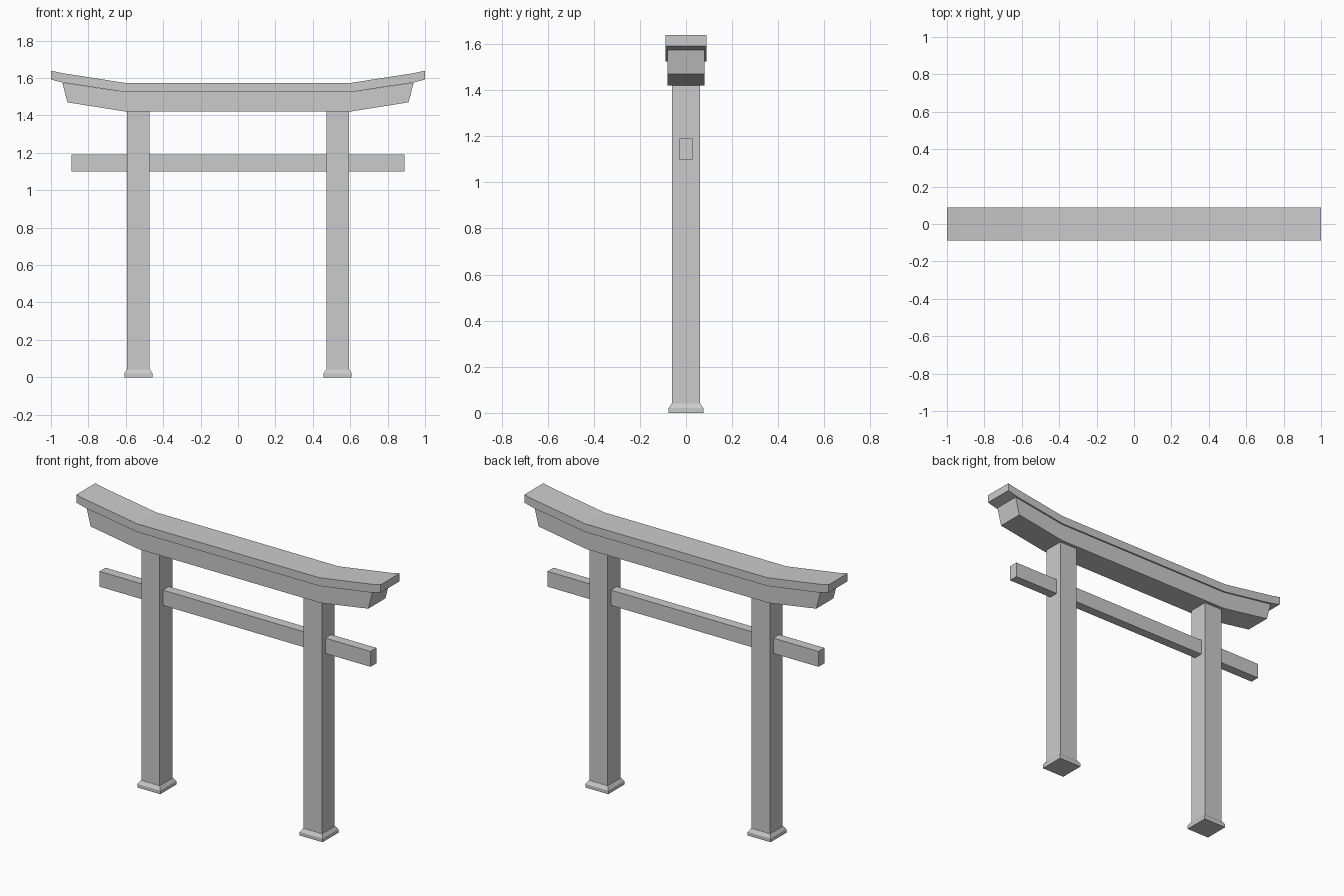
import bpy, bmesh

if "Cube" in bpy.data.objects:
    bpy.data.objects.remove(bpy.data.objects["Cube"])


def make_object(name, bm):
    bmesh.ops.recalc_face_normals(bm, faces=bm.faces)
    mesh = bpy.data.meshes.new(name)
    bm.to_mesh(mesh)
    bm.free()
    obj = bpy.data.objects.new(name, mesh)
    bpy.context.collection.objects.link(obj)
    return obj


def stack(name, cx, levels):
    """Box-like solid from (half_x, half_y, z) levels."""
    bm = bmesh.new()
    rings = [[bm.verts.new((cx + sx * hx, sy * hy, z))
              for sx, sy in ((-1, -1), (1, -1), (1, 1), (-1, 1))]
             for hx, hy, z in levels]
    bm.faces.new(rings[0])
    bm.faces.new(rings[-1])
    for a, b in zip(rings, rings[1:]):
        for i in range(4):
            j = (i + 1) % 4
            bm.faces.new((a[i], a[j], b[j], b[i]))
    return make_object(name, bm)


def bent_beam(name, half_y, stations):
    """Beam symmetric in x from right-half (x_bottom, z_bottom, x_top, z_top) stations."""
    full = [(-a, b, -c, d) for a, b, c, d in reversed(stations)] + stations
    bm = bmesh.new()
    rings = [[bm.verts.new(p) for p in ((xb, -half_y, zb), (xb, half_y, zb),
                                        (xt, half_y, zt), (xt, -half_y, zt))]
             for xb, zb, xt, zt in full]
    bm.faces.new(rings[0])
    bm.faces.new(rings[-1])
    for a, b in zip(rings, rings[1:]):
        for i in range(4):
            j = (i + 1) % 4
            bm.faces.new((a[i], a[j], b[j], b[i]))
    return make_object(name, bm)


# Pillars and chamfered plinths
for side, sx in (("left", -1), ("right", 1)):
    x = sx * 0.533
    stack(side + "_plinth", x, [(0.075, 0.075, 0), (0.075, 0.075, 0.021), (0.062, 0.062, 0.041)])
    stack(side + "_pillar", x, [(0.06, 0.06, 0.041), (0.06, 0.06, 1.42)])

# Straight tie beam passing through both pillars
stack("tie_beam", 0, [(0.89, 0.028, 1.099), (0.89, 0.028, 1.19)])

# Lower lintel with slanted ends
bent_beam("lower_lintel", 0.08, [(0.598, 1.42, 0.598, 1.524), (0.912, 1.47, 0.939, 1.575)])

# Upper lintel with upturned tips
bent_beam("upper_lintel", 0.089, [(0.598, 1.524, 0.598, 1.573),
                                  (0.939, 1.576, 0.939, 1.626),
                                  (1.0, 1.592, 1.0, 1.639)])
